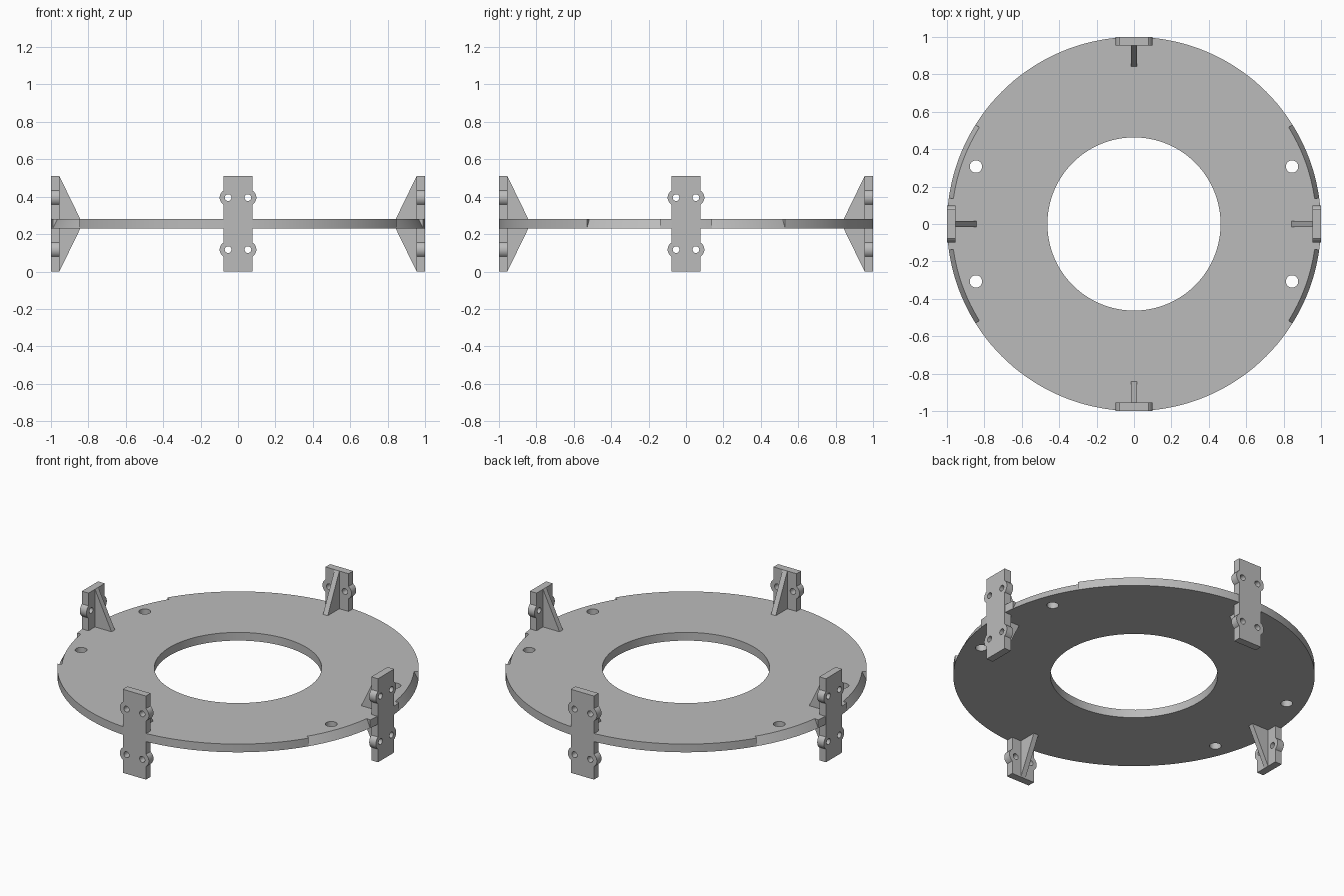
import bpy, bmesh, math
from mathutils import Vector, Matrix

if "Cube" in bpy.data.objects:
    bpy.data.objects.remove(bpy.data.objects["Cube"])

grey = bpy.data.materials.new("plain grey")
grey.diffuse_color = (0.5, 0.5, 0.5, 1)
grey.use_nodes = True
grey.node_tree.nodes["Principled BSDF"].inputs["Base Color"].default_value = grey.diffuse_color


def prism(name, points, offset):
    """Extrude a flat outline of 3D points along an offset."""
    bm = bmesh.new()
    face = bm.faces.new([bm.verts.new(p) for p in points])
    top = bmesh.ops.extrude_face_region(bm, geom=[face])["geom"]
    verts = [v for v in top if isinstance(v, bmesh.types.BMVert)]
    bmesh.ops.translate(bm, verts=verts, vec=Vector(offset))
    bmesh.ops.recalc_face_normals(bm, faces=bm.faces)
    return finish(name, bm)


def finish(name, bm):
    mesh = bpy.data.meshes.new(name)
    bm.to_mesh(mesh)
    bm.free()
    mesh.materials.append(grey)
    ob = bpy.data.objects.new(name, mesh)
    bpy.context.collection.objects.link(ob)
    return ob


def arc(cx, cy, r, start, end, n):
    angles = [math.radians(start + (end - start) * i / n) for i in range(n + 1)]
    return [(cx + r * math.cos(a), cy + r * math.sin(a)) for a in angles]


def disc(name, cx, cy, r, z0, z1, n):
    ring = arc(cx, cy, r, 0, 360, n)[:-1]
    return prism(name, [(x, y, z0) for x, y in ring], (0, 0, z1 - z0))


def cut(ob, cutters):
    """Subtract the cutters, then remove them."""
    for c in cutters:
        mod = ob.modifiers.new("cut", "BOOLEAN")
        mod.operation, mod.solver, mod.object = "DIFFERENCE", "EXACT", c
    graph = bpy.context.evaluated_depsgraph_get()
    mesh = bpy.data.meshes.new_from_object(ob.evaluated_get(graph))
    ob.modifiers.clear()
    ob.data = mesh
    for c in cutters:
        bpy.data.objects.remove(c)


def smooth(ob):
    bpy.ops.object.select_all(action="DESELECT")
    ob.select_set(True)
    bpy.context.view_layer.objects.active = ob
    bpy.ops.object.shade_smooth_by_angle(angle=math.radians(25))


def rim_cutter(start, end, n=20):
    """Curved wedge that bevels a stretch of the rim."""
    section = [(0.97, 0.29), (1.005, 0.22), (1.05, 0.22), (1.05, 0.29)]
    bm = bmesh.new()
    loops = []
    for i in range(n + 1):
        a = math.radians(start + (end - start) * i / n)
        loops.append([bm.verts.new((r * math.cos(a), r * math.sin(a), z))
                      for r, z in section])
    for a, b in zip(loops, loops[1:]):
        for k in range(4):
            j = (k + 1) % 4
            bm.faces.new((a[k], a[j], b[j], b[k]))
    bm.faces.new(loops[0])
    bm.faces.new(loops[-1])
    bmesh.ops.recalc_face_normals(bm, faces=bm.faces)
    return finish("rim_cutter", bm)


# Ring plate with central opening, four bolt holes and four bevelled rim stretches
ring = disc("ring_plate", 0, 0, 1.0, 0.23, 0.28, 144)
cutters = [disc("opening", 0, 0, 0.463, 0.1, 0.4, 96)]
for sx in (-1, 1):
    for sy in (-1, 1):
        cutters.append(disc("bolt_hole", sx * 0.845, sy * 0.307, 0.033, 0.1, 0.4, 32))
for start in (8, 148, 188, 328):
    cutters.append(rim_cutter(start, start + 24))
cut(ring, cutters)
smooth(ring)

# Bracket plate with rounded ears, outline mirrored left to right
H, W, EAR_X, EAR_R = 0.51, 0.078, 0.053, 0.045
EAR_Z = (0.117, 0.395)
half = [(W, 0)]
span = math.degrees(math.acos((W - EAR_X) / EAR_R))
for z in EAR_Z:
    half += arc(EAR_X, z, EAR_R, -span, span, 14)
half.append((W, H))
outline = half + [(-x, z) for x, z in reversed(half)]
plate = prism("bracket_plate", [(x, -1.0, z) for x, z in outline], (0, 0.045, 0))
holes = []
for sx in (-1, 1):
    for z in EAR_Z:
        pts = arc(sx * EAR_X, z, 0.018, 0, 360, 24)[:-1]
        holes.append(prism("screw_hole", [(x, -1.1, zz) for x, zz in pts], (0, 0.2, 0)))
cut(plate, holes)
smooth(plate)

# Gusset bracing the plate above and below the ring
side = [(-0.96, 0), (-0.955, 0), (-0.843, 0.23), (-0.843, 0.28), (-0.955, H), (-0.96, H)]
gusset = prism("bracket_gusset", [(-0.016, y, z) for y, z in side], (0.032, 0, 0))

# Repeat the bracket at each quarter turn
for k in (1, 2, 3):
    for part in (plate, gusset):
        copy = part.copy()
        copy.name = f"{part.name}_{k + 1}"
        copy.matrix_world = Matrix.Rotation(k * math.pi / 2, 4, "Z")
        bpy.context.collection.objects.link(copy)
